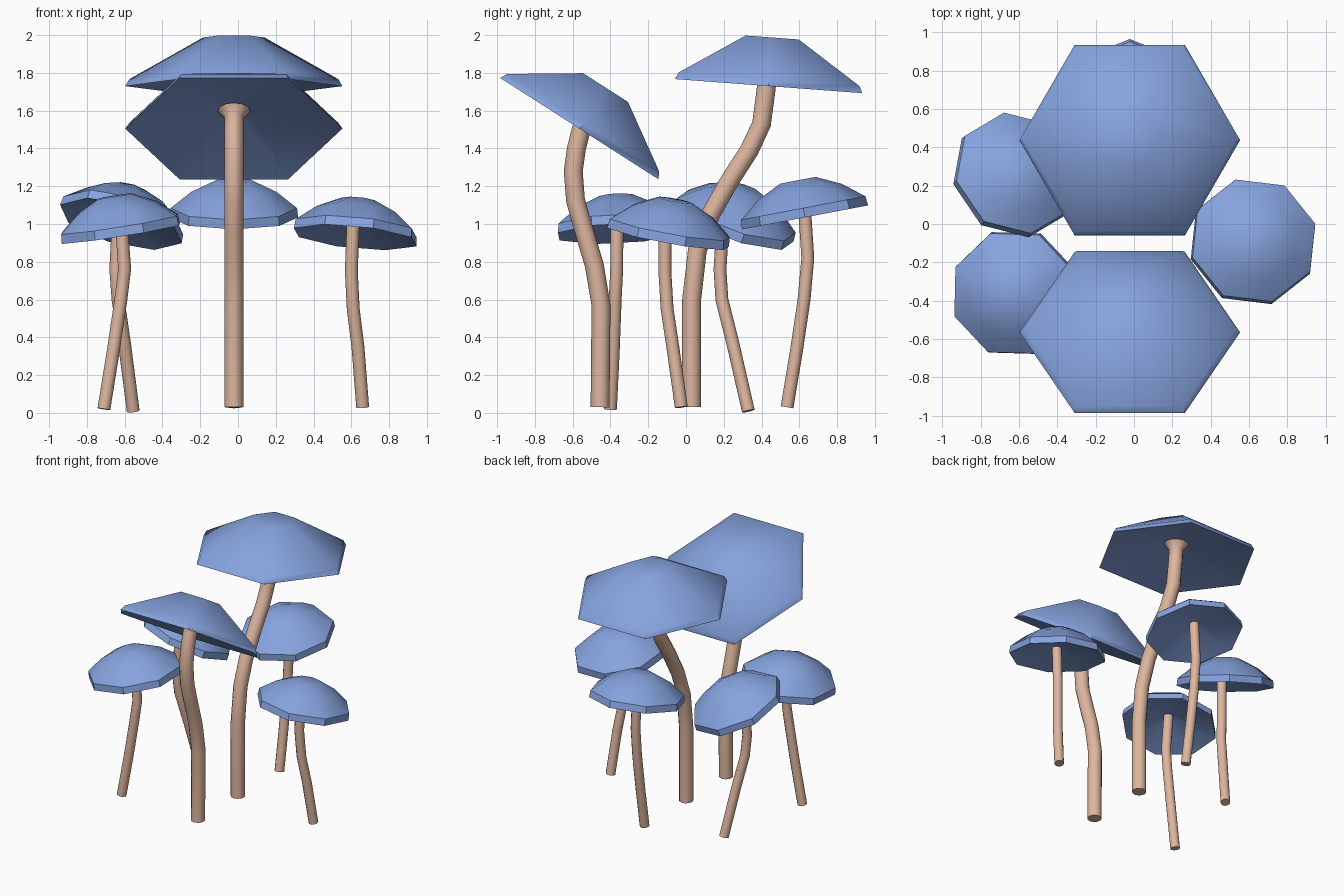
import bpy
import bmesh
from math import cos, sin, tau, radians
from mathutils import Vector, Matrix

if "Cube" in bpy.data.objects:
    bpy.data.objects.remove(bpy.data.objects["Cube"], do_unlink=True)


def material(name, rgb):
    m = bpy.data.materials.new(name)
    m.use_nodes = True
    m.diffuse_color = (*rgb, 1)
    m.node_tree.nodes["Principled BSDF"].inputs["Base Color"].default_value = (*rgb, 1)
    return m


CAP = material("cap blue", (0.24, 0.37, 0.74))
STEM = material("stem tan", (0.73, 0.47, 0.35))


def loft(name, rings, mat, limit=40):
    """Skin a list of equal rings, close both ends, smooth below the angle limit."""
    bm = bmesh.new()
    loops = [[bm.verts.new(p) for p in ring] for ring in rings]
    n = len(loops[0])
    for a, b in zip(loops, loops[1:]):
        for i in range(n):
            j = (i + 1) % n
            bm.faces.new((a[i], a[j], b[j], b[i]))
    bm.faces.new(loops[0])
    bm.faces.new(loops[-1])
    bmesh.ops.recalc_face_normals(bm, faces=bm.faces)
    for f in bm.faces:
        f.smooth = True
    for e in bm.edges:
        e.smooth = e.calc_face_angle(0) < radians(limit)
    mesh = bpy.data.meshes.new(name)
    bm.to_mesh(mesh)
    bm.free()
    mesh.materials.append(mat)
    ob = bpy.data.objects.new(name, mesh)
    bpy.context.scene.collection.objects.link(ob)
    return ob


def circle(radius, z, sides, phase=0):
    return [Vector((radius * cos(phase + tau * i / sides),
                    radius * sin(phase + tau * i / sides), z)) for i in range(sides)]


# Cap sections as (radius, height), from the hollow underside over the rim to the crown
BIG_CAP = [(0.07, 0.12), (0.575, 0), (0.553, 0.037), (0.163, 0.258)]
SMALL_CAP = [(0.05, 0.08), (0.34, 0), (0.335, 0.05), (0.225, 0.138), (0.095, 0.2)]


def cap(name, section, sides, centre, slope, phase=0):
    """Lay the cap on a plane with the given x and y slopes."""
    normal = Vector((-slope[0], -slope[1], 1))
    tilt = Vector((0, 0, 1)).rotation_difference(normal).to_matrix().to_4x4()
    place = Matrix.Translation(centre) @ tilt
    rings = [[place @ p for p in circle(r, z, sides, radians(phase))] for r, z in section]
    loft(name, rings, CAP)


def stem(name, path, radius, flare=False):
    """Sweep a round section along a path, square to its direction."""
    pts = [Vector(p) for p in path]
    rings = []
    for i, p in enumerate(pts):
        along = pts[min(i + 1, len(pts) - 1)] - pts[max(i - 1, 0)]
        turn = Vector((0, 0, 1)).rotation_difference(along)
        r = radius * 1.7 if flare and i == len(pts) - 1 else radius
        rings.append([p + turn @ q for q in circle(r, 0, 12)])
    loft(name, rings, STEM, 50)


MID = -0.022

# Tall back mushroom
cap("tall_back_cap", BIG_CAP, 6, (MID, 0.437, 1.73), (0, -0.075))
stem("tall_back_stem", [(MID, y, z) for y, z in (
    (0.03, 0.03), (0.03, 0.6), (0.06, 0.86), (0.13, 1.05), (0.235, 1.235),
    (0.335, 1.39), (0.4, 1.53), (0.425, 1.72), (0.43, 1.8), (0.433, 1.845))], 0.05, True)

# Tall front mushroom
cap("tall_front_cap", BIG_CAP, 6, (MID, -0.565, 1.505), (0, -0.64))
stem("tall_front_stem", [(MID, y, z) for y, z in (
    (-0.455, 0.03), (-0.45, 0.57), (-0.485, 0.78), (-0.54, 0.965), (-0.585, 1.125),
    (-0.597, 1.28), (-0.58, 1.4), (-0.555, 1.5), (-0.525, 1.565), (-0.505, 1.6))], 0.05, True)

# Small mushrooms: cap centre, cap slope, cap turn, stem path
SMALL = {
    "left": ((0.62, -0.095, 0.93), (-0.1, -0.18), 16,
             [(0.66, -0.025, 0.03), (0.635, -0.07, 0.35), (0.61, -0.1, 0.55),
              (0.6, -0.112, 0.75), (0.61, -0.11, 1.02)]),
    "right_back": ((-0.62, 0.25, 1.0), (-0.27, -0.35), 10,
                   [(-0.555, 0.33, 0.01), (-0.6, 0.25, 0.36), (-0.635, 0.19, 0.6),
                    (-0.647, 0.18, 0.76), (-0.63, 0.2, 1.08)]),
    "right_front": ((-0.62, -0.36, 0.95), (0.16, 0.05), 21,
                    [(-0.71, -0.4, 0.02), (-0.66, -0.385, 0.33), (-0.62, -0.375, 0.6),
                     (-0.6, -0.367, 0.76), (-0.62, -0.365, 1.04)]),
    "back": ((MID, 0.63, 1.035), (0, 0.19), 0,
             [(MID, 0.535, 0.03), (MID, 0.585, 0.33), (MID, 0.625, 0.6),
              (MID, 0.645, 0.82), (MID, 0.625, 1.12)]),
}
for side, (centre, slope, turn, path) in SMALL.items():
    cap(f"small_{side}_cap", SMALL_CAP, 8, centre, slope, turn)
    stem(f"small_{side}_stem", path, 0.034)
